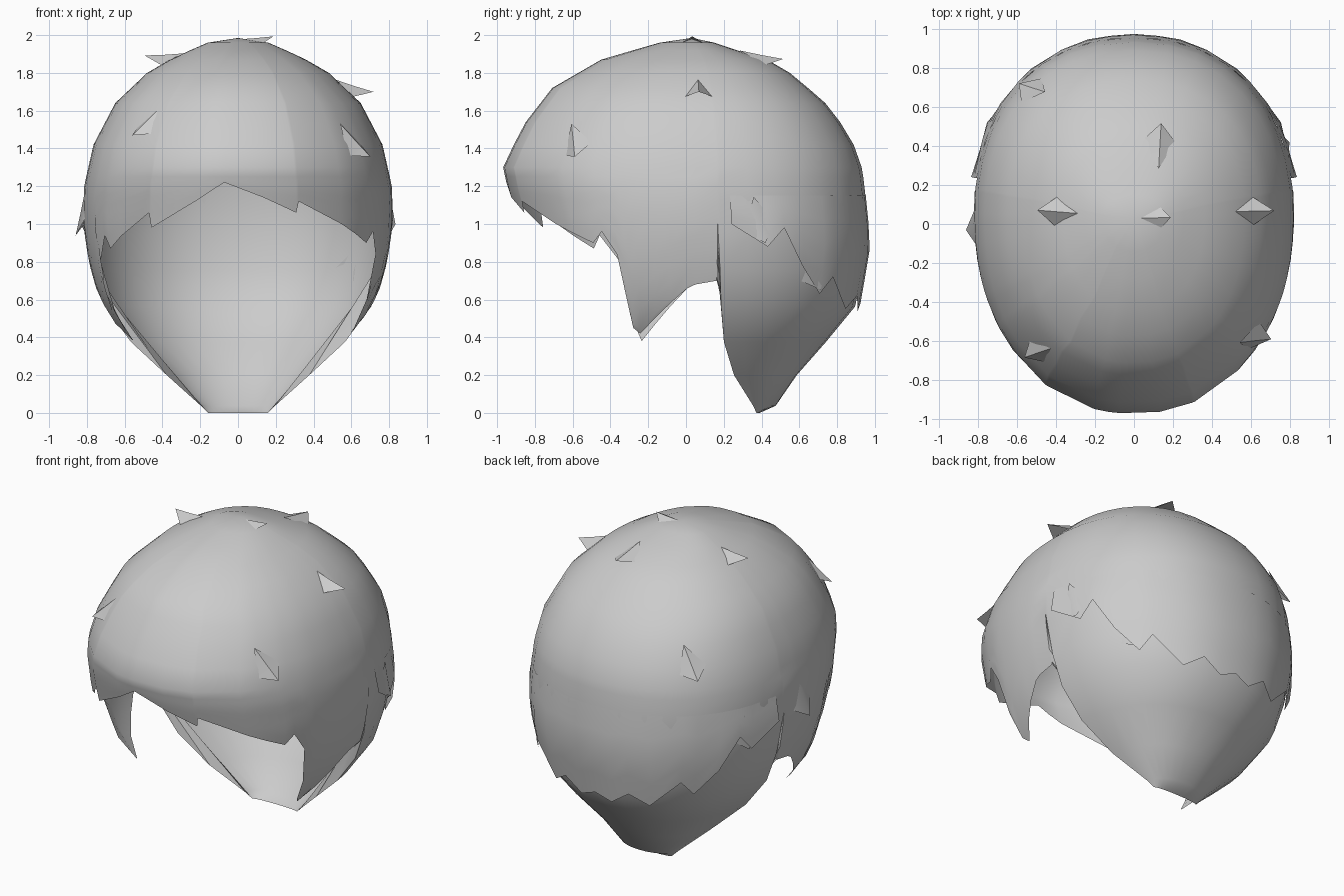
import bpy, bmesh, math
from mathutils import Vector

cube = bpy.data.objects.get("Cube")
if cube:
    bpy.data.objects.remove(cube, do_unlink=True)

mat = bpy.data.materials.new("plain grey")
mat.use_nodes = True
grey = (0.6, 0.6, 0.6, 1)
mat.diffuse_color = grey
mat.node_tree.nodes["Principled BSDF"].inputs["Base Color"].default_value = grey


def lerp(table, v):
    """Piecewise linear lookup in a list of (key, value)."""
    if v <= table[0][0]:
        return table[0][1]
    for (a, p), (b, q) in zip(table, table[1:]):
        if v <= b:
            return p + (q - p) * (v - a) / (b - a)
    return table[-1][1]


# Head shape by height: half width, front reach, back reach, centre of the nape
WIDTH = [(0, .16), (.04, .2), (.2, .38), (.3, .49), (.45, .65), (.62, .74), (.8, .79), (1, .82),
         (1.2, .815), (1.42, .765), (1.64, .65), (1.82, .46), (1.9, .3), (1.96, .16), (1.985, 0)]
FRONT = [(.42, -.82), (.86, -.86), (1, -.89), (1.18, -.945), (1.3, -.97), (1.47, -.89),
         (1.54, -.85), (1.72, -.71), (1.87, -.45), (1.92, -.28), (1.96, -.14), (1.985, .03)]
BACK = [(0, .39), (.04, .48), (.22, .6), (.54, .89), (.86, .96), (1, .96), (1.18, .95), (1.3, .93),
        (1.47, .87), (1.65, .73), (1.8, .55), (1.87, .43), (1.92, .27), (1.96, .15), (1.985, .03)]
NAPE = [(0, .37), (.15, .23), (.3, .13), (.5, .07), (.68, .05), (1.8, .05), (1.985, .03)]


def surf(a, z, out=0.0):
    """Point on the head at angle a (0 front, 90 left) and height z."""
    r = math.radians(a)
    s, c = math.sin(r), math.cos(r)
    e = 1 / 1.1
    w = lerp(WIDTH, z) + out
    x = math.copysign(abs(s) ** e, s) * w
    if c > 0:
        mid = min(.05, lerp(NAPE, max(z, .7)))
        y = mid - (mid - lerp(FRONT, z) + out) * c ** e
    else:
        mid = lerp(NAPE, z)
        y = mid + (lerp(BACK, z) + out - mid) * abs(c) ** e
    return Vector((x, y, z))


def finish(name, verts, faces):
    me = bpy.data.meshes.new(name)
    me.from_pydata(verts, [], faces)
    bm = bmesh.new()
    bm.from_mesh(me)
    bmesh.ops.remove_doubles(bm, verts=bm.verts, dist=.0005)
    bmesh.ops.recalc_face_normals(bm, faces=bm.faces)
    bm.to_mesh(me)
    bm.free()
    ob = bpy.data.objects.new(name, me)
    bpy.context.collection.objects.link(ob)
    me.materials.append(mat)
    bpy.ops.object.select_all(action='DESELECT')
    ob.select_set(True)
    bpy.context.view_layer.objects.active = ob
    bpy.ops.object.shade_smooth_by_angle(angle=math.radians(40))
    return ob


def grid(name, columns):
    """Skin between neighbouring columns of points."""
    n = len(columns[0])
    verts = [p for col in columns for p in col]
    faces = [(i * n + j, (i + 1) * n + j, (i + 1) * n + j + 1, i * n + j + 1)
             for i in range(len(columns) - 1) for j in range(n - 1)]
    return finish(name, verts, faces)


# Lower hem by angle: fringe, side lock, ear notch, nape
LEFT = [(20, 1.06), (21, 1.12), (40, 1.0), (56, .9), (60, .96), (65, .84), (68, .6), (70, .45),
        (72.5, .42), (88, .66), (90, .68), (96, .7), (97, 0), (180, 0)]
RIGHT = [(13, 1.13), (32, .98), (33, 1.06), (56, .87), (59, .94), (66, .8), (69, .52),
         (73, .38), (88, .66), (90, .68), (96, .7), (97, 0), (180, 0)]
HEM = [(-a, z) for a, z in reversed(RIGHT)] + [(-4, 1.22)] + LEFT

angles = sorted({a for a, _ in HEM} | {s * a for s in (1, -1) for a in
                (8, 48, 78, 83, 106, 116, 126, 136, 147, 158, 169)})
LOWER = (0, .03, .16, .3, .45, .6, .75, .9)
UPPER = (1.25, 1.3, 1.42, 1.54, 1.64, 1.72, 1.8, 1.87, 1.92, 1.96, 1.985)
shell = []
for a in angles:
    hem = lerp(HEM, a)
    zs = [hem + (1.25 - hem) * k for k in LOWER] + list(UPPER)
    shell.append([surf(a, z) for z in zs])
grid("hair_shell", shell)

# Jagged upper layer overlapping the nape
JAG = [(100, 1.0), (112, .88), (118, .98), (126, .78), (136, .63), (142, .72),
       (155, .55), (165, .62), (173, .54), (180, .58)]
jag = JAG + [(360 - a, z) for a, z in reversed(JAG[:-1])]
layer = []
for a, low in jag:
    layer.append([surf(a, low + (1.15 - low) * k, .025 * (1 - k)) for k in (0, .25, .5, .75, 1)])
grid("back_layer", layer)


def tuft(name, a, z, side, up, size, lift):
    """Small pointed lock raised from the surface."""
    p = surf(a, z)
    ta = (surf(a + 2, z) - surf(a - 2, z)).normalized()
    tz = (surf(a, z + .015) - surf(a, z - .015)).normalized()
    n = ta.cross(tz).normalized()
    d = (ta * side + tz * up).normalized()
    s = n.cross(d)
    p = p - n * .01
    root = p - d * size * 1.3
    tip = p + d * size * .6 + n * lift
    ridge = p - d * size * .3 + n * lift * .5
    verts = [root, p + s * size * .7, tip, p - s * size * .7, ridge]
    finish(name, verts, [(0, 1, 4), (1, 2, 4), (2, 3, 4), (3, 0, 4)])


# Loose locks: angle, height, sideways, upward, size, lift
TUFTS = {
    "fringe_tuft_left": (52, 1.4, .5, -.8, .12, .07),
    "fringe_tuft_right": (-42, 1.5, -.3, -.8, .1, .05),
    "top_tuft_left": (91, 1.68, 0, -.4, .11, .1),
    "top_tuft_right": (-92, 1.85, 0, -1, .11, .09),
    "crown_tuft": (90, 1.965, 0, -1, .09, .05),
    "crown_tuft_back": (162, 1.86, .3, -1, .12, .06),
    "back_tuft_right": (-138, 1.42, .3, -1, .12, .05),
    "side_tuft_left": (110, .98, .2, -1, .13, .05),
    "side_tuft_right": (-87, 1.02, .2, -1, .14, .05),
    "nape_tuft_left": (134, .73, .4, -1, .13, .04),
    "nape_tuft_right": (-114, .95, .2, -1, .12, .03),
}
for name, spec in TUFTS.items():
    tuft(name, *spec)
